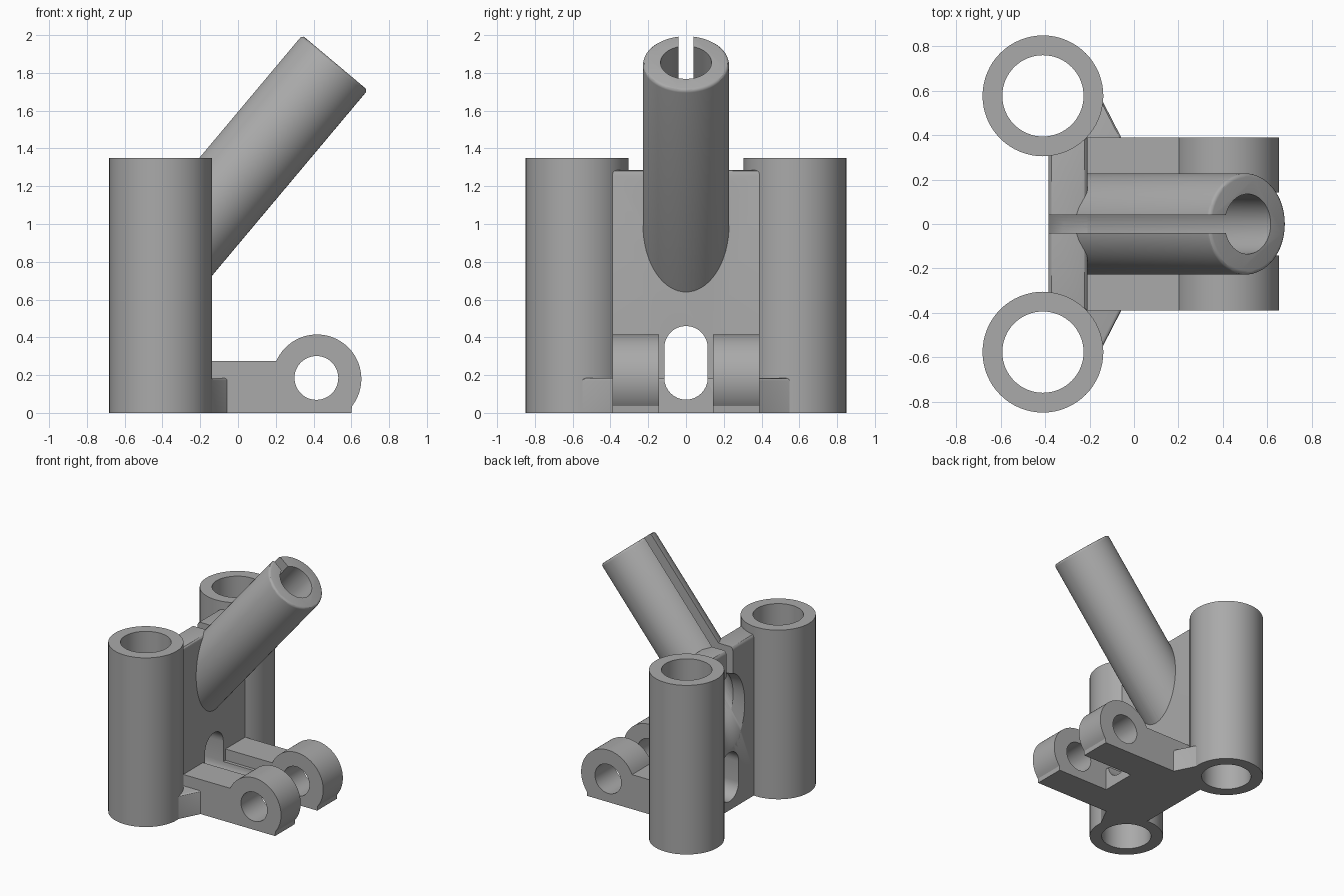
import bpy, bmesh
from math import sin, cos, pi, radians
from mathutils import Vector, Matrix

cube = bpy.data.objects.get("Cube")
if cube:
    bpy.data.objects.remove(cube, do_unlink=True)

grey = bpy.data.materials.new("plain_grey")
grey.use_nodes = True
colour = (0.4, 0.4, 0.4, 1)
grey.diffuse_color = colour
grey.node_tree.nodes["Principled BSDF"].inputs["Base Color"].default_value = colour

BACK = -0.385
TILT = radians(50)
AXIS = Vector((cos(TILT), 0, sin(TILT)))
UP = Vector((-sin(TILT), 0, cos(TILT)))
MOUTH = Vector((0.512, 0, 1.855))


def loft(name, low, high, bevel_rule=None, bevel=0.02):
    """Solid between two matching loops of points."""
    bm = bmesh.new()
    a = [bm.verts.new(p) for p in low]
    b = [bm.verts.new(p) for p in high]
    n = len(a)
    bm.faces.new(a)
    bm.faces.new(b)
    for i in range(n):
        j = (i + 1) % n
        bm.faces.new((a[i], a[j], b[j], b[i]))
    bmesh.ops.recalc_face_normals(bm, faces=bm.faces)
    if bevel_rule:
        edges = [e for e in bm.edges if all(bevel_rule(v.co) for v in e.verts)]
        bmesh.ops.bevel(bm, geom=edges, offset=bevel, segments=3, profile=0.5, affect='EDGES')
    mesh = bpy.data.meshes.new(name)
    bm.to_mesh(mesh)
    bm.free()
    mesh.materials.append(grey)
    obj = bpy.data.objects.new(name, mesh)
    bpy.context.collection.objects.link(obj)
    return obj


def ring(centre, u, v, ru, rv, n=64):
    u, v, c = Vector(u), Vector(v), Vector(centre)
    return [c + u * ru * cos(2 * pi * i / n) + v * rv * sin(2 * pi * i / n) for i in range(n)]


def rod(name, start, end, r, n=64, **kw):
    d = (Vector(end) - Vector(start)).normalized()
    u = Vector((0, 1, 0)) if abs(d.y) < 0.9 else Vector((1, 0, 0))
    v = d.cross(u)
    return loft(name, ring(start, u, v, r, r, n), ring(end, u, v, r, r, n), **kw)


def block(name, x, y, z, **kw):
    corners = [(x[0], y[0]), (x[1], y[0]), (x[1], y[1]), (x[0], y[1])]
    return loft(name, [(*c, z[0]) for c in corners], [(*c, z[1]) for c in corners], **kw)


def carve(obj, cutters):
    for c in cutters:
        m = obj.modifiers.new("cut", 'BOOLEAN')
        m.operation, m.solver, m.object = 'DIFFERENCE', 'EXACT', c
        c.hide_render = True
        c.hide_set(True)
    # Bake the cuts into the mesh
    bpy.context.view_layer.update()
    dg = bpy.context.evaluated_depsgraph_get()
    mesh = bpy.data.meshes.new_from_object(obj.evaluated_get(dg))
    obj.modifiers.clear()
    obj.data = mesh


parts, cutters = [], []


def cutter(obj):
    cutters.append(obj)
    return obj


# Cutters: sloping bore, flared bore exit, slot, oval window, back trim
bore = cutter(rod("bore_cutter", MOUTH - AXIS * 2, MOUTH + AXIS * 0.2, 0.135))


def exit_ring(x, ry, rz):
    centre = MOUTH + AXIS * ((x - MOUTH.x) / AXIS.x)
    return ring(centre, (0, 1, 0), (0, 0, 1), ry, rz)


flare = cutter(loft("flare_cutter", exit_ring(BACK - 0.01, 0.2, 0.31), exit_ring(-0.32, 0.134, 0.208)))

slot_low, slot_high = [], []
for loop, base in ((slot_low, MOUTH - AXIS * 2.2), (slot_high, MOUTH + AXIS * 0.2)):
    for y, h in ((-0.04, 0), (0.04, 0), (0.04, 1), (-0.04, 1)):
        loop.append(base + UP * h + Vector((0, y, 0)))
slot = cutter(loft("slot_cutter", slot_low, slot_high))

R = 0.115
oval = [(R * cos(pi * i / 16), (0.345 if i <= 16 else 0.185) + R * sin(pi * i / 16))
        for i in list(range(17)) + list(range(16, 32)) + [32]]
oval = [p if i != 17 else (-R, 0.185) for i, p in enumerate(oval)]
window = cutter(loft("window_cutter", [(-0.9, *p) for p in oval], [(0.5, *p) for p in oval]))
trim = cutter(block("trim_cutter", (-2, BACK), (-1, 1), (-1, 2)))

# Upright tubes
tube_bores = []
for name, s in (("left_tube", 1), ("right_tube", -1)):
    centre = Vector((-0.41, 0.577 * s, 0))
    hole = cutter(rod(name + "_cutter", centre - Vector((0, 0, 0.1)), centre + Vector((0, 0, 1.5)), 0.183))
    tube_bores.append(hole)
    tube = rod(name, centre, centre + Vector((0, 0, 1.35)), 0.272)
    carve(tube, [hole])
    parts.append(tube)

# Back plate between the tubes, rounded along its top
plate = block("back_plate", (BACK, -0.21), (-0.39, 0.39), (0, 1.285),
              bevel_rule=lambda p: p.z > 1, bevel=0.025)
carve(plate, [bore, flare, slot, window])
parts.append(plate)

# Sloping slotted socket
socket = rod("sloping_socket", MOUTH - AXIS * 1.75, MOUTH, 0.228,
             bevel_rule=lambda p: (p - MOUTH).dot(AXIS) > -0.01, bevel=0.018)
carve(socket, [trim, bore, flare, slot, window])
parts.append(socket)

# Low web with side gussets
half = [(0.15, 0.2), (-0.055, 0.385), (-0.14, 0.55), (-0.18, 0.49), (-0.25, 0.385), (-0.38, 0.38)]
outline = half + [(x, -y) for x, y in reversed(half)]
web = loft("base_web", [(*p, 0) for p in outline], [(*p, 0.185) for p in outline],
           bevel_rule=lambda p: p.z > 0.1, bevel=0.015)
carve(web, [window] + tube_bores)
parts.append(web)

# Hinge arms with round eyes
CX, CZ, ER = 0.418, 0.18, 0.235
arc = [radians(-38 + 194 * i / 40) for i in range(41)]
profile = [(-0.25, 0), (0.6, 0)]
profile += [(CX + ER * cos(a), CZ + ER * sin(a)) for a in arc]
profile += [(-0.25, 0.275)]
for name, s in (("left_hinge_arm", 1), ("right_hinge_arm", -1)):
    arm = loft(name, [(x, 0.142 * s, z) for x, z in profile], [(x, 0.39 * s, z) for x, z in profile])
    pin = cutter(rod(name + "_cutter", (CX - 0.003, 0, 0.185), (CX - 0.003, 0.6 * s, 0.185), 0.116, 48))
    carve(arm, [pin])
    parts.append(arm)

for c in cutters:
    bpy.data.objects.remove(c, do_unlink=True)

# Smooth curved walls, crisp edges
bpy.ops.object.select_all(action='DESELECT')
for p in parts:
    p.select_set(True)
bpy.context.view_layer.objects.active = parts[0]
bpy.ops.object.shade_smooth_by_angle(angle=radians(30))
